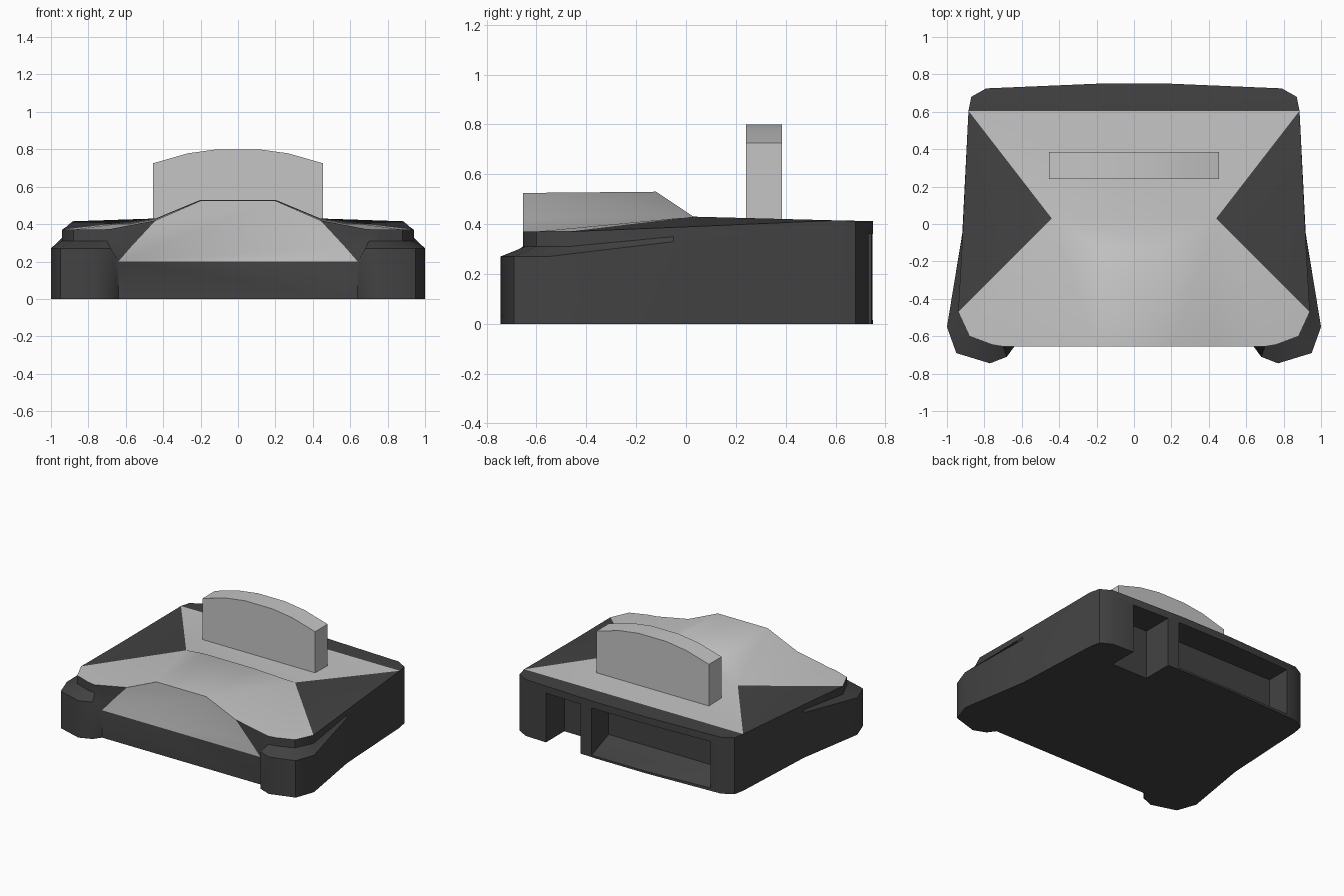
import bpy, bmesh, math

if "Cube" in bpy.data.objects:
    bpy.data.objects.remove(bpy.data.objects["Cube"])

def material(name, value):
    m = bpy.data.materials.new(name)
    m.diffuse_color = (value, value, value, 1)
    m.use_nodes = True
    m.node_tree.nodes["Principled BSDF"].inputs["Base Color"].default_value = m.diffuse_color
    return m

dark = material("dark grey", 0.055)
light = material("light grey", 0.56)

def make_object(name, bm, mats):
    bmesh.ops.recalc_face_normals(bm, faces=bm.faces)
    me = bpy.data.meshes.new(name)
    bm.to_mesh(me)
    bm.free()
    ob = bpy.data.objects.new(name, me)
    bpy.context.collection.objects.link(ob)
    for m in mats:
        me.materials.append(m)
    return ob

def smooth(ob, deg):
    bpy.ops.object.select_all(action='DESELECT')
    ob.select_set(True)
    bpy.context.view_layer.objects.active = ob
    bpy.ops.object.shade_smooth_by_angle(angle=math.radians(deg))

def prism(name, pts, axis, a, b, mats):
    """Extrude a 2D profile along x or y from a to b."""
    bm = bmesh.new()
    place = (lambda p, t: (t, p[0], p[1])) if axis == 'x' else (lambda p, t: (p[0], t, p[1]))
    lo = [bm.verts.new(place(p, a)) for p in pts]
    hi = [bm.verts.new(place(p, b)) for p in pts]
    bm.faces.new(lo)
    bm.faces.new(hi)
    for i in range(len(pts)):
        j = (i + 1) % len(pts)
        bm.faces.new((lo[i], lo[j], hi[j], hi[i]))
    return make_object(name, bm, mats)

# Body: columns (outline x, y, shoulder z) and (top x, y, z), front to back on one side
columns = [
    ((0.64, -0.655, 0.20), (0.44, -0.655, 0.42)),
    ((0.68, -0.71, 0.27), (0.70, -0.655, 0.37)),
    ((0.77, -0.745, 0.27), (0.76, -0.645, 0.37)),
    ((0.95, -0.69, 0.27), (0.88, -0.60, 0.37)),
    ((1.0, -0.55, 0.27), (0.94, -0.47, 0.37)),
    ((0.918, -0.05, 0.33), (0.916, -0.05, 0.387)),
    ((0.885, 0.605, 0.36), (0.885, 0.605, 0.415)),
    ((0.87, 0.68, 0.36), (0.87, 0.68, 0.412)),
    ((0.79, 0.725, 0.36), (0.79, 0.725, 0.412)),
    ((0.20, 0.75, 0.36), (0.20, 0.75, 0.412)),
]
bm = bmesh.new()

def face(verts, mat=0):
    bm.faces.new(verts).material_index = mat

sides = []
for s in (1, -1):
    cols = []
    for i, ((x, y, z), (tx, ty, tz)) in enumerate(columns):
        # fender tops step inward just above the shoulder
        mid = (0.57, -0.655, 0.28) if i == 0 else (tx, ty, max(0.31, z + 0.02))
        cols.append([bm.verts.new((s * p[0], p[1], p[2]))
                     for p in ((x, y, 0), (x, y, z), mid, (tx, ty, tz))])
    for a, b in zip(cols, cols[1:]):
        for k in range(3):
            face((a[k], b[k], b[k + 1], a[k + 1]))
    top = [c[3] for c in cols]
    nose = bm.verts.new((s * 0.20, -0.655, 0.525))
    crest = bm.verts.new((s * 0.20, -0.12, 0.53))
    waist = bm.verts.new((s * 0.44, 0.03, 0.43))
    face((nose, top[0], waist, crest), 1)
    face(top[0:5] + [waist], 1)
    face((waist, top[4], top[5], top[6]))
    sides.append((cols, nose, crest, waist))

# Centre faces joining both sides
(rc, rn, rcr, rw), (lc, ln, lcr, lw) = sides
face((rc[0][0], rc[0][1], lc[0][1], lc[0][0]))
face([c[k] for c, k in ((rc[0], 1), (rc[0], 2), (rc[0], 3))] + [rn, ln]
     + [lc[0][3], lc[0][2], lc[0][1]], 1)
face((rn, rcr, lcr, ln), 1)
face((rcr, rw, lw, lcr), 1)
face((rw, rc[6][3], lc[6][3], lw), 1)
face([c[3] for c in rc[6:]] + [c[3] for c in reversed(lc[6:])])
for k in range(3):
    face((rc[9][k], rc[9][k + 1], lc[9][k + 1], lc[9][k]))
face([c[0] for c in rc] + [c[0] for c in reversed(lc)])
body = make_object("body", bm, [dark, light])

# Rear recesses: open notch on one side, wedge-floored bay on the other
cutters = [
    prism("notch_cutter", [(0.9, -0.1), (0.52, -0.1), (0.52, 0.36), (0.9, 0.36)],
          'x', 0.33, 0.62, [dark]),
    prism("bay_cutter", [(0.9, 0.01), (0.745, 0.015), (0.55, 0.09), (0.55, 0.36), (0.9, 0.36)],
          'x', -0.71, 0.24, [dark]),
]
for c in cutters:
    c.hide_render = True
    mod = body.modifiers.new(c.name, 'BOOLEAN')
    mod.operation = 'DIFFERENCE'
    mod.solver = 'EXACT'
    mod.object = c
    bpy.context.view_layer.objects.active = body
    bpy.ops.object.modifier_apply(modifier=mod.name)
for c in cutters:
    bpy.data.objects.remove(c, do_unlink=True)
smooth(body, 40)

# Upright plate with an arched top
arch = [(0.455, 0.40), (0.455, 0.725), (0.27, 0.778), (0.11, 0.80)]
plate = prism("upright_plate", arch + [(-x, z) for x, z in reversed(arch)],
              'y', 0.24, 0.385, [light])
smooth(plate, 40)
